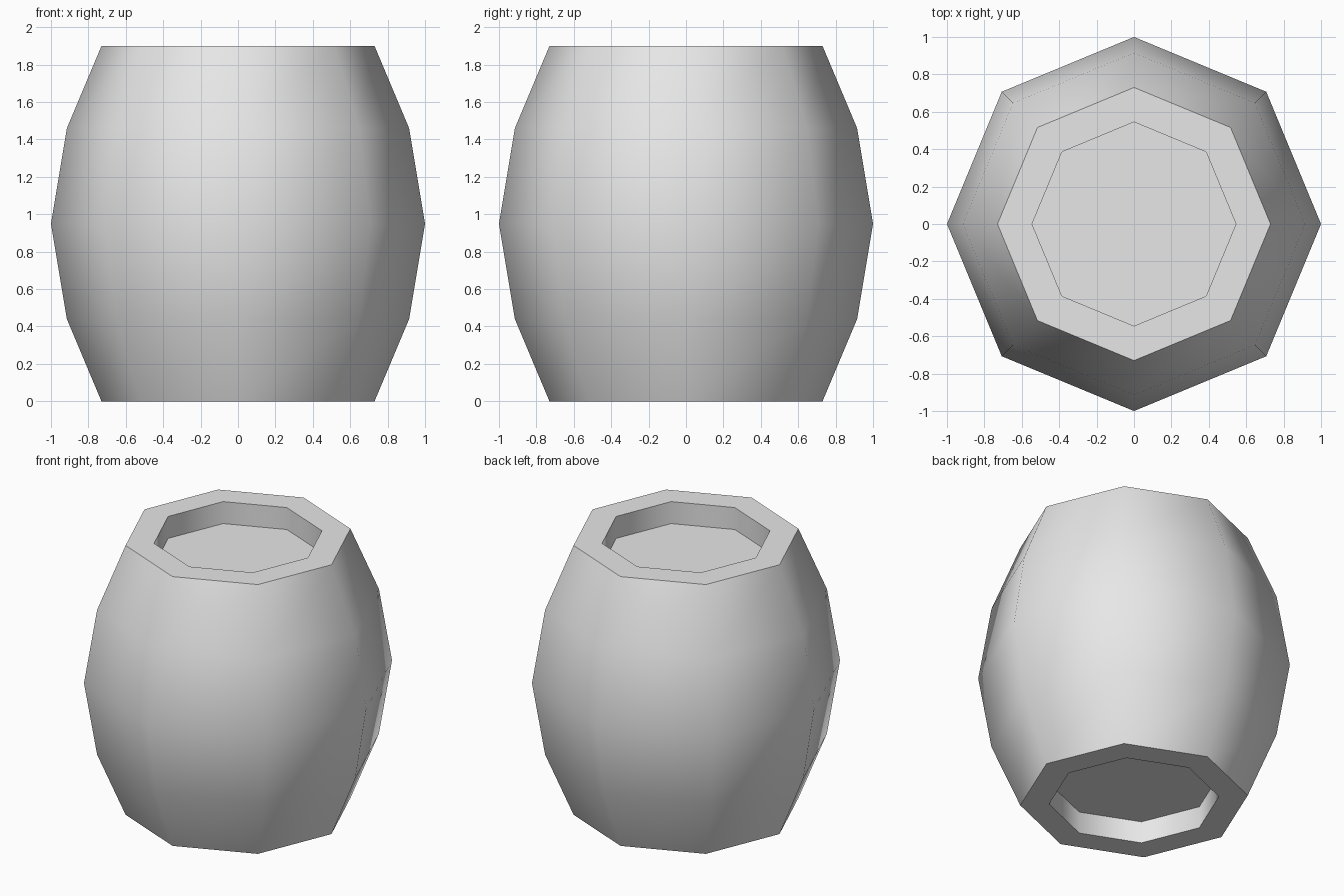
import bpy
import bmesh
import math

SIDES = 8
HEIGHT = 1.9
RECESS = 0.155

cube = bpy.data.objects.get("Cube")
if cube:
    bpy.data.objects.remove(cube, do_unlink=True)

# Plain grey material
grey = bpy.data.materials.new("light_grey")
grey.use_nodes = True
colour = (0.8, 0.8, 0.8, 1)
grey.diffuse_color = colour
grey.node_tree.nodes["Principled BSDF"].inputs["Base Color"].default_value = colour

# Profile (radius, height) from the bottom recess, over the belly, to the top recess
lower = [(0.545, RECESS), (0.545, 0), (0.73, 0), (0.915, 0.44)]
upper = [(r, HEIGHT - z) for r, z in reversed(lower)]
profile = lower + [(1.0, HEIGHT / 2)] + upper


def ring(bm, radius, z):
    angles = [math.tau * i / SIDES for i in range(SIDES)]
    return [bm.verts.new((radius * math.cos(a), radius * math.sin(a), z)) for a in angles]


# Barrel body: rings joined by quads, closed by the two recessed lids
bm = bmesh.new()
rings = [ring(bm, r, z) for r, z in profile]
for a, b in zip(rings, rings[1:]):
    for i in range(SIDES):
        j = (i + 1) % SIDES
        bm.faces.new((a[i], a[j], b[j], b[i]))
bm.faces.new(rings[0][::-1])
bm.faces.new(rings[-1])
bmesh.ops.recalc_face_normals(bm, faces=bm.faces)

mesh = bpy.data.meshes.new("barrel")
bm.to_mesh(mesh)
bm.free()
mesh.materials.append(grey)
barrel = bpy.data.objects.new("barrel", mesh)
bpy.context.collection.objects.link(barrel)

# Smooth staves, crisp rims
bpy.ops.object.select_all(action="DESELECT")
barrel.select_set(True)
bpy.context.view_layer.objects.active = barrel
bpy.ops.object.shade_smooth_by_angle(angle=math.radians(50))
